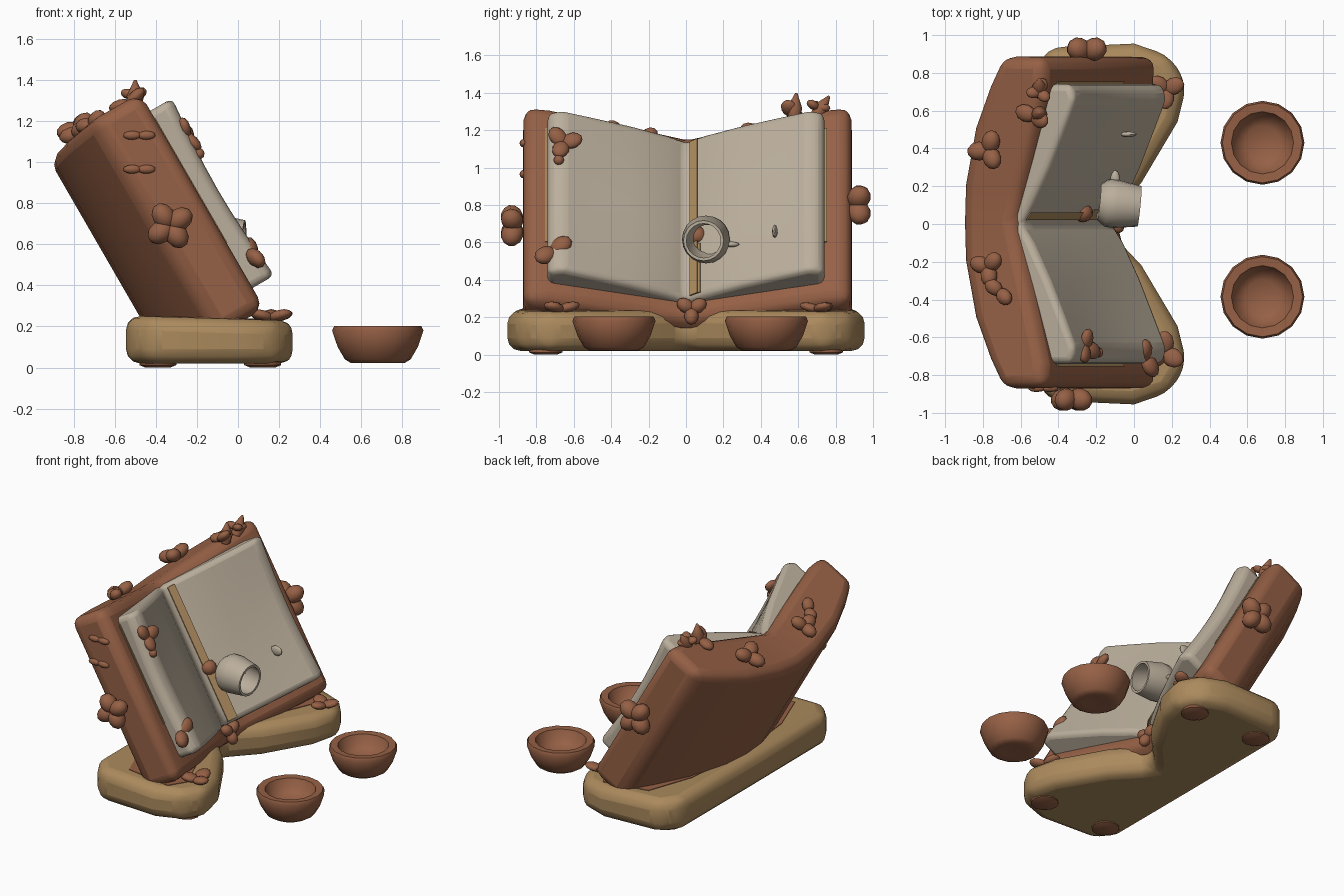
import bpy, bmesh, math
from mathutils import Matrix, Vector

if "Cube" in bpy.data.objects:
    bpy.data.objects.remove(bpy.data.objects["Cube"])


def material(name, rgb):
    m = bpy.data.materials.new(name)
    m.diffuse_color = (*rgb, 1)
    m.use_nodes = True
    m.node_tree.nodes["Principled BSDF"].inputs["Base Color"].default_value = m.diffuse_color
    return m


BROWN = material("warm brown", (0.305, 0.118, 0.06))
TAN = material("tan clay", (0.41, 0.255, 0.11))
CREAM = material("cream page", (0.50, 0.43, 0.335))

# Leaning book frame: local (n, y, u) to world, tilted back 30 degrees
C, S = math.cos(math.radians(30)), math.sin(math.radians(30))
BOOK = Matrix(((C, 0, -S, 0), (0, 1, 0, 0), (S, 0, C, 0), (0, 0, 0, 1)))


def finish(name, bm, mat, bevel=0, matrix=None, angle=40):
    bmesh.ops.recalc_face_normals(bm, faces=bm.faces)
    me = bpy.data.meshes.new(name)
    bm.to_mesh(me)
    bm.free()
    ob = bpy.data.objects.new(name, me)
    bpy.context.collection.objects.link(ob)
    me.materials.append(mat)
    if matrix:
        ob.matrix_world = matrix
    if bevel:
        b = ob.modifiers.new("round", "BEVEL")
        b.width, b.segments = bevel, 3
        b.limit_method, b.angle_limit = "ANGLE", math.radians(32)
    bpy.ops.object.select_all(action="DESELECT")
    bpy.context.view_layer.objects.active = ob
    ob.select_set(True)
    bpy.ops.object.shade_smooth_by_angle(angle=math.radians(angle))
    return ob


def prism(name, pts, z0, z1, mat, bevel=0, matrix=None, levels=1, bend=None, strips=False):
    # stacked outline between two heights; bend(x, y, z, t) may reshape it
    bm = bmesh.new()
    rings = []
    n = len(pts)
    for k in range(levels + 1):
        t = k / levels
        z = z0 + (z1 - z0) * t
        rings.append([bm.verts.new(bend(x, y, z, t) if bend else (x, y, z)) for x, y in pts])
    for r in (rings[0], rings[-1]):
        if strips:  # cap with quads between the back half and the front half
            for i in range(n // 2 - 1):
                bm.faces.new((r[i], r[i + 1], r[n - 2 - i], r[n - 1 - i]))
        else:
            bm.faces.new(r)
    for a, b in zip(rings, rings[1:]):
        for k in range(n):
            j = (k + 1) % n
            bm.faces.new((a[k], a[j], b[j], b[k]))
    return finish(name, bm, mat, bevel, matrix)


def mirrored(half):
    # half outline from y=0 to y=0, reflected across y
    return half + [(x, -y) for x, y in reversed(half) if y > 1e-5]


def chevron(back, front):
    # closed outline: back line from -y to +y, then front line from +y to -y
    def full(h):
        return [(x, -y) for x, y in reversed(h[1:])] + h
    return full(back) + full(front)[::-1]


def lathe(name, profile, sides, mat, matrix, closed=False, angle=40):
    bm = bmesh.new()
    rings = []
    for r, z in profile:
        rings.append([bm.verts.new((r * math.cos(2 * math.pi * k / sides),
                                    r * math.sin(2 * math.pi * k / sides), z))
                      for k in range(sides)])
    pairs = list(zip(rings, rings[1:]))
    if closed:
        pairs.append((rings[-1], rings[0]))
    else:
        bm.faces.new(rings[0])
        bm.faces.new(rings[-1])
    for a, b in pairs:
        for k in range(sides):
            j = (k + 1) % sides
            bm.faces.new((a[k], a[j], b[j], b[k]))
    return finish(name, bm, mat, 0, matrix, angle)


def ball(name, loc, size, mat):
    bm = bmesh.new()
    bmesh.ops.create_icosphere(bm, subdivisions=2, radius=1,
                               matrix=Matrix.Translation(loc) @ Matrix.Diagonal((*size, 1)))
    finish(name, bm, mat)


# Boomerang base slab, top falling slightly to the front
def slope(x, y, z, t):
    return (x, y, z - 0.03 * x * t)


base = mirrored([(-0.545, 0), (-0.545, 0.8), (-0.44, 0.935), (0.0, 0.955), (0.19, 0.89),
                 (0.28, 0.74), (0.23, 0.54), (0.04, 0.22), (-0.11, 0.06), (-0.15, 0)])
prism("base", base, 0.02, 0.236, TAN, 0.07, bend=slope)

# Brown patch on the base round the foot of the book
patch = mirrored([(-0.45, 0), (-0.40, 0.5), (-0.28, 0.82), (0.05, 0.86), (0.12, 0.74),
                  (-0.12, 0.14), (-0.2, 0)])
prism("base_patch", patch, 0.232, 0.24, BROWN, bend=lambda x, y, z, t: slope(x, y, z, 1))

# Feet
for i, (x, y) in enumerate([(0.12, 0.75), (0.12, -0.75), (-0.39, 0.75), (-0.39, -0.75)]):
    lathe(f"foot_{i}", [(0.06, 0), (0.09, 0.012), (0.09, 0.05)], 12, BROWN,
          Matrix.Translation((x, y, 0)))

# Book cover: the top is slightly lower at the spine
cover = chevron([(-0.29, 0), (-0.275, 0.2), (-0.2, 0.5), (-0.1, 0.72), (-0.01, 0.88)],
                [(0.03, 0), (0.09, 0.2), (0.18, 0.5), (0.25, 0.74), (0.26, 0.875)])
prism("book_cover", cover, 0.185, 1.335, BROWN, 0.065, BOOK, strips=True,
      bend=lambda x, y, z, t: (x, y + 0.008, z + 0.065 * t * abs(y) / 0.87))

# Page block, faces dipping a little at mid height
pages = chevron([(-0.03, 0), (0.0, 0.1), (0.04, 0.3), (0.09, 0.5), (0.15, 0.66), (0.165, 0.74)],
                [(0.05, 0), (0.12, 0.1), (0.225, 0.3), (0.315, 0.5), (0.385, 0.66),
                 (0.36, 0.74)])
prism("pages", pages, 0.3, 1.295, CREAM, 0.035, BOOK, 8, strips=True,
      bend=lambda x, y, z, t: (x - (0.03 * math.sin(math.pi * t) * min(1, abs(y) / 0.5)
                                    if x > 0.2 else 0), y, z))

# Tan strip in the gutter, wider at the foot, and tan rims round the pages
prism("gutter_strip", [(0.074, 0.022), (0.105, 0.062), (0.112, 0.06), (0.081, 0.02)],
      0.32, 1.27, TAN, 0, BOOK)
prism("gutter_foot", [(0.076, 0.025), (0.114, 0.078), (0.12, 0.076), (0.082, 0.022)],
      0.32, 0.62, TAN, 0, BOOK)
for s in (1, -1):
    prism("page_margin", [(0.215, 0.62 * s), (0.252, 0.755 * s), (0.259, 0.755 * s),
                          (0.222, 0.62 * s)], 0.55, 1.25, TAN, 0, BOOK)

# Bowls
for i, y in enumerate((0.43, -0.385)):
    lathe(f"bowl_{i}", [(0.08, 0.03), (0.13, 0.022), (0.16, 0.04), (0.195, 0.1),
                        (0.222, 0.18), (0.212, 0.203), (0.165, 0.2), (0.14, 0.14),
                        (0.09, 0.105)], 16, BROWN, Matrix.Translation((0.68, y, 0)), angle=50)

# Open cup lying on the pages, mouth towards +x
axis = Vector((1, -0.1, -0.05)).to_track_quat("Z", "Y").to_matrix().to_4x4()
lathe("cup", [(0.095, 0), (0.125, 0.04), (0.128, 0.09), (0.108, 0.215), (0.092, 0.215),
              (0.105, 0.09), (0.075, 0.01)], 20, CREAM,
      Matrix.Translation((-0.185, 0.115, 0.62)) @ axis, closed=True)
ball("cup_handle", (-0.1, 0.24, 0.59), (0.025, 0.045, 0.015), CREAM)
ball("page_chip", (-0.03, 0.475, 0.66), (0.045, 0.015, 0.035), CREAM)

# Small round buds
ball("gutter_bud", (-0.27, 0.06, 0.635), (0.052, 0.052, 0.052), BROWN)
ball("page_bud", (-0.19, -0.68, 1.04), (0.028, 0.028, 0.028), BROWN)


# Petal clusters: position, radius, outward normal, petals, thickness, start angle
def cluster(name, loc, r, normal, petals, thick, start=0):
    bm = bmesh.new()
    frame = Matrix.Translation(loc) @ Vector(normal).to_track_quat("Z", "Y").to_matrix().to_4x4()
    for k in range(petals):
        turn = Matrix.Rotation(start + 2 * math.pi * k / petals, 4, "Z")
        bmesh.ops.create_icosphere(
            bm, subdivisions=2, radius=1,
            matrix=frame @ turn @ Matrix.Translation((r * 0.45, 0, r * 0.12))
            @ Matrix.Rotation(-0.25, 4, "Y") @ Matrix.Diagonal((r * 0.6, r * 0.46, r * thick, 1)))
    finish(name, bm, BROWN, angle=60)


FRONT, UP = (C, 0, S), (-S, 0, C)
clusters = [
    ((-0.33, -0.915, 0.69), 0.12, (0, -1, 0), 4, 0.5, 0.6),
    ((-0.25, 0.91, 0.80), 0.125, (0, 1, 0), 4, 0.5, 0.8),
    ((-0.255, -0.655, 1.13), 0.10, FRONT, 3, 0.3, 0.2),
    ((0.06, -0.71, 0.55), 0.11, FRONT, 2, 0.35, 0.6),
    ((0.16, -0.68, 0.24), 0.11, (0, 0, 1), 3, 0.25, 0.5),
    ((0.17, 0.71, 0.24), 0.10, (0, 0, 1), 3, 0.25, 1.5),
    ((-0.09, 0.03, 0.24), 0.085, (1, 0, 0.3), 3, 0.45, 0.5),
    ((-0.53, 0.57, 1.285), 0.10, UP, 2, 0.3, 1.2),
    ((-0.50, 0.70, 1.32), 0.07, (0, 0.3, 1), 3, 0.35, 0.2),
    ((-0.77, 0.39, 1.165), 0.11, UP, 3, 0.4, 0.6),
    ((-0.77, -0.23, 1.14), 0.10, UP, 3, 0.4, 0.2),
    ((-0.71, -0.36, 1.185), 0.09, UP, 2, 0.4, 0.9),
]
for i, c in enumerate(clusters):
    cluster(f"petal_cluster_{i}", *c)

# Pointed petals standing on the top edge
for i, (y, t) in enumerate(((0.58, -0.1), (0.71, -0.6))):
    lathe(f"top_petal_{i}", [(0.03, -0.04), (0.042, 0.02), (0.006, 0.1)], 10, BROWN,
          Matrix.Translation((-0.5, y, 1.3)) @ Matrix.Rotation(t, 4, "X"), angle=70)

# Curled ornaments on the side of the cover
for i, z in enumerate((1.14, 0.955)):
    for s in (-1, 1):
        ball(f"side_curl_{i}", (-0.48 + 0.035 * s, -0.87, z + (0.01 if i else -0.01)),
             (0.045, 0.02, 0.022), BROWN)
